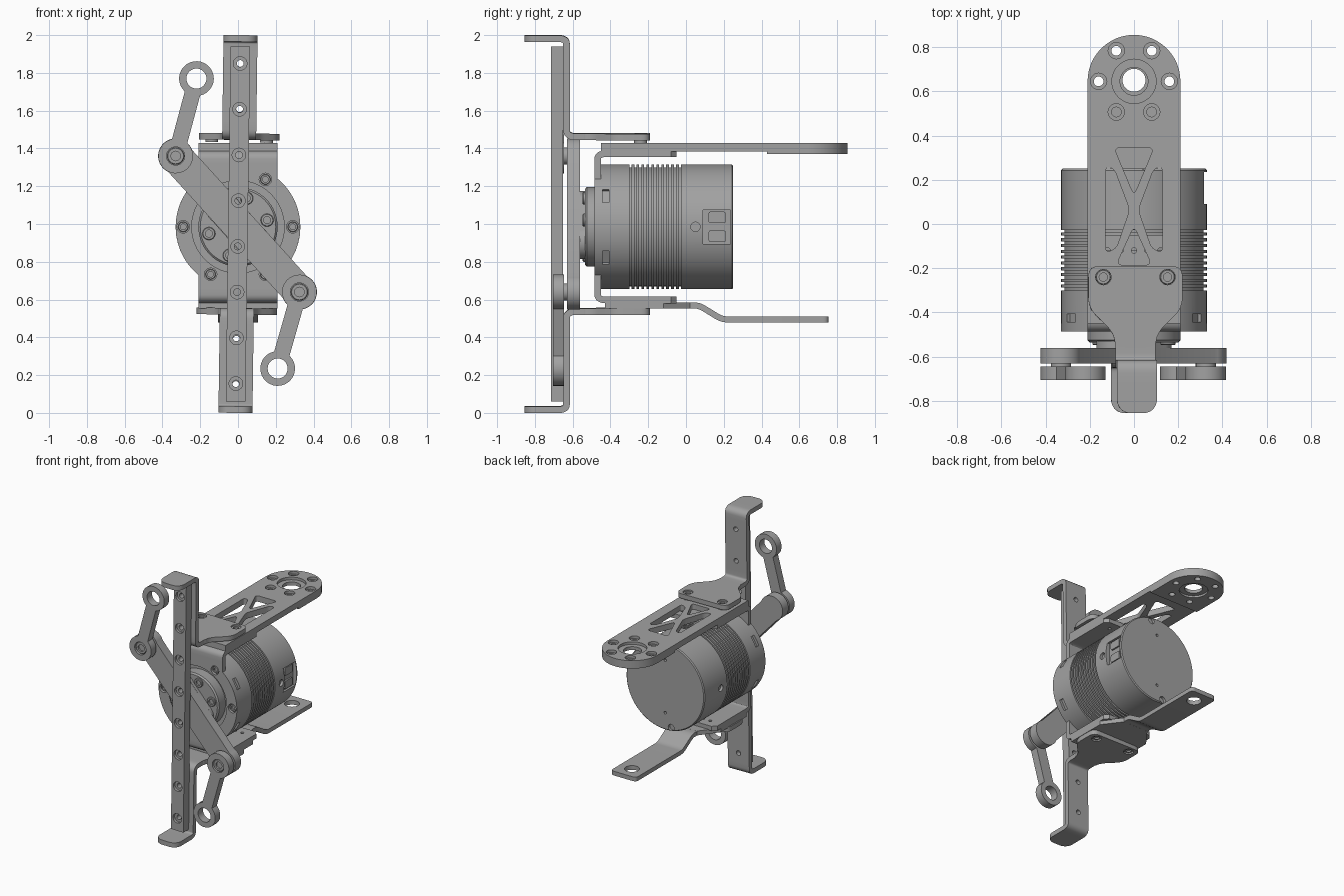
import bpy, bmesh
from math import sin, cos, pi, radians, asin, atan2, hypot
from mathutils import Matrix, Vector

if "Cube" in bpy.data.objects:
    bpy.data.objects.remove(bpy.data.objects["Cube"])

GREY = (0.36, 0.36, 0.36, 1)
metal = bpy.data.materials.new("grey_metal")
metal.use_nodes = True
metal.diffuse_color = GREY
metal.node_tree.nodes["Principled BSDF"].inputs["Base Color"].default_value = GREY

AXIS_Z = 0.985          # height of the motor axis
IDENT = Matrix()
PLANES = {              # local drawing plane -> model space
    "top": IDENT,
    "front": Matrix.Rotation(pi / 2, 4, "X"),
    "side": Matrix(((0, 0, 1, 0), (1, 0, 0, 0), (0, 1, 0, 0), (0, 0, 0, 1))),
}


def finish(name, bm, place=IDENT):
    bmesh.ops.remove_doubles(bm, verts=bm.verts, dist=1e-5)
    bmesh.ops.recalc_face_normals(bm, faces=bm.faces)
    bm.transform(place)
    mesh = bpy.data.meshes.new(name)
    bm.to_mesh(mesh)
    bm.free()
    mesh.materials.clear()
    mesh.materials.append(metal)
    mesh.shade_smooth()
    mesh.set_sharp_from_angle(angle=radians(30))
    obj = bpy.data.objects.new(name, mesh)
    bpy.context.collection.objects.link(obj)
    return obj


def arc(cx, cy, r, a0, a1, n=24):
    return [(cx + r * cos(a0 + (a1 - a0) * i / n), cy + r * sin(a0 + (a1 - a0) * i / n)) for i in range(n + 1)]


def circle(cx, cy, r, n=32):
    return arc(cx, cy, r, 0, 2 * pi, n)[:-1]


def rounded(points, r, closed=True):
    """Round every corner of a polygon or open path."""
    pts, out, n = [Vector(p) for p in points], [], len(points)
    for i, p in enumerate(pts):
        if not closed and i in (0, n - 1):
            out.append(tuple(p))
            continue
        a, b = pts[i - 1] - p, pts[(i + 1) % n] - p
        s = p + a.normalized() * min(r, a.length * .48)
        e = p + b.normalized() * min(r, b.length * .48)
        out += [tuple(s.lerp(p, k / 6).lerp(p.lerp(e, k / 6), k / 6)) for k in range(7)]
    return out


def plate(name, loops, lo, hi, plane="top", place=IDENT):
    """Flat plate from an outline and hole loops, between two levels."""
    if plane == "front":
        lo, hi = -hi, -lo
    curve = bpy.data.curves.new(name, "CURVE")
    curve.dimensions, curve.fill_mode, curve.extrude = "2D", "BOTH", (hi - lo) / 2
    for loop in loops:
        s = curve.splines.new("POLY")
        s.points.add(len(loop) - 1)
        for pt, (x, y) in zip(s.points, loop):
            pt.co = (x, y, 0, 1)
        s.use_cyclic_u = True
    tmp = bpy.data.objects.new(name, curve)
    mesh = bpy.data.meshes.new_from_object(tmp)
    bm = bmesh.new()
    bm.from_mesh(mesh)
    bpy.data.objects.remove(tmp)
    bpy.data.curves.remove(curve)
    bpy.data.meshes.remove(mesh)
    return finish(name, bm, place @ PLANES[plane] @ Matrix.Translation((0, 0, (lo + hi) / 2)))


def sheet(name, path, half, r=0.05, t=0.035, place=IDENT):
    """Bent sheet metal: a (y, z) centre path thickened and widened along x."""
    pts = [Vector(p) for p in rounded(path, r, False)]
    left, right = [], []
    for i, p in enumerate(pts):
        d = (pts[min(i + 1, len(pts) - 1)] - pts[max(i - 1, 0)]).normalized()
        off = Vector((-d.y, d.x)) * t / 2
        left.append(tuple(p + off))
        right.append(tuple(p - off))
    return plate(name, [left + right[::-1]], -half, half, "side", place)


def lathe(name, profile, place, steps=96):
    """Revolve an (r, y) profile about the y axis."""
    bm = bmesh.new()
    vs = [bm.verts.new((r, y, 0)) for r, y in profile]
    es = [bm.edges.new(e) for e in zip(vs, vs[1:])]
    bmesh.ops.spin(bm, geom=vs + es, cent=(0, 0, 0), axis=(0, 1, 0), angle=2 * pi, steps=steps)
    return finish(name, bm, place)


def screw(name, loc, r=0.027, length=0.03, place=IDENT, turn=IDENT):
    prof = [(0, .012), (r * .55, .012), (r * .55, 0), (r * .9, 0), (r, r * .1), (r, length), (0, length)]
    return lathe(name, prof, place @ Matrix.Translation(loc) @ turn, 24)


def dumbbell(p, q, r, w):
    a, a0 = atan2(q[1] - p[1], q[0] - p[0]), asin(w / r)
    return arc(*q, r, a - pi + a0, a + pi - a0) + arc(*p, r, a + a0, a + 2 * pi - a0)


def mirrored(half_loop):
    return half_loop + [(-x, y) for x, y in reversed(half_loop)]


def ring(cx, cy, radius, r, start=0.0):
    return [circle(cx + radius * cos(start + k * pi / 3), cy + radius * sin(start + k * pi / 3), r, 20) for k in range(6)]


# Motor body with cooling fins
motor_at = Matrix.Translation((0, 0, AXIS_Z))
profile = [(0, -.45), (.33, -.45)]
for k in range(11):
    y = -.3 + k * .0262
    profile += [(.33, y), (.315, y), (.315, y + .012), (.33, y + .012)]
profile += [(.33, .243), (.323, .25), (0, .25)]
motor = lathe("motor_body", profile, motor_at)

# Notches, connector recess and screw holes cut into the motor
bm = bmesh.new()
for a in (30, 150, 210, 330):
    m = Matrix.Rotation(radians(a), 4, "Y") @ Matrix.Translation((.33, -.425, 0)) @ Matrix.Diagonal((.04, .035, .08, 1))
    bmesh.ops.create_cube(bm, size=1, matrix=m)
bmesh.ops.create_cube(bm, size=1, matrix=Matrix.Translation((.33, .163, 0)) @ Matrix.Diagonal((.06, .145, .18, 1)))
for s in (-1, 1):
    for loc, rot, r in (((s * .33, .05, 0), "Y", .025), ((.05 * s, .25, .3 * s), "X", .025), ((0, .25, .2 * s), "X", .01)):
        bmesh.ops.create_cone(bm, cap_ends=True, segments=20, radius1=r, radius2=r, depth=.04,
                              matrix=Matrix.Translation(loc) @ Matrix.Rotation(pi / 2, 4, rot))
cutter = finish("motor_cutter", bm, motor_at)
cutter.hide_render = True
mod = motor.modifiers.new("cuts", "BOOLEAN")
mod.operation, mod.solver, mod.object = "DIFFERENCE", "EXACT", cutter
bpy.context.view_layer.update()
cut_mesh = bpy.data.meshes.new_from_object(motor.evaluated_get(bpy.context.evaluated_depsgraph_get()))
motor.modifiers.clear()
motor.data = cut_mesh
cut_mesh.set_sharp_from_angle(angle=radians(30))
bpy.data.objects.remove(cutter)
for k, z in enumerate((-.05, .05)):
    plate(f"connector_block_{k}", [rounded([(.12, AXIS_Z + z - .03), (.21, AXIS_Z + z - .03),
          (.21, AXIS_Z + z + .03), (.12, AXIS_Z + z + .03)], .01)], .295, .312, "side")

# Motor mounting bracket: round face with folded flanges
a = atan2((.33 ** 2 - .21 ** 2) ** .5, .21)
face = arc(0, AXIS_Z, .33, -a, a) + [(.21, 1.315), (-.21, 1.315)] \
    + arc(0, AXIS_Z, .33, pi - a, pi + a) + [(-.21, .655), (.21, .655)]
plate("bracket_face", [face, circle(0, AXIS_Z, .245, 64)] + ring(0, AXIS_Z, .29, .033), -.485, -.45, "front")
for k in range(6):
    screw("face_screw", (.29 * cos(k * pi / 3), -.475, AXIS_Z + .29 * sin(k * pi / 3)))
for name, s in (("upper_flange", 1), ("lower_flange", -1)):
    z = AXIS_Z + .3875 * s
    sheet(name, [(-.4675, AXIS_Z + .33 * s), (-.4675, z), (-.33, z)], .21)
    row = [circle(-.12 + .06 * k, -.12, .012, 12) for k in range(5)]
    outline = mirrored([(.21, -.33), (.21, -.08), (.18, -.05)])
    plate(name + "_plate", [outline] + row, z - .0175, z + .0175)

# Output hub
hub = [(0, -.535), (.2, -.535), (.21, -.525), (.21, -.44), (0, -.44)]
lathe("output_hub", hub, motor_at, 64)
for k in range(6):
    b = radians(13 + 60 * k)
    screw("hub_screw", (.158 * cos(b), -.547, AXIS_Z + .158 * sin(b)), .034)

# Crank and its two links
ends = [(-.33, 1.36), (.325, .64)]
tips = [(-.22, 1.77), (.21, .235)]
plate("crank", [dumbbell(*ends, .093, .086)], -.63, -.56, "front")
plate("crank_seat", [dumbbell((-.08, 1.085), (.08, .905), .09, .088)], -.56, -.53, "front")
for e, t, side in zip(ends, tips, ("right", "left")):
    plate(side + "_link", [dumbbell(e, t, .092, .042), circle(*e, .048), circle(*t, .053)], -.705, -.645, "front")
    screw(side + "_pivot_pin", (e[0], -.695, e[1]), .046, .1)

# Upper arm with lattice windows and a round drilled end
windows = [rounded([(-.09, .345), (.09, .345), (0, .13)], .03),
           rounded([(-.08, -.185), (.08, -.185), (0, -.01)], .03)]
windows += [rounded([(.128 * s, .26), (.128 * s, -.13), (.08 * s, -.11), (.02 * s, .065), (.09 * s, .25)], .025) for s in (-1, 1)]


def arm_outline(start):
    return [(-.21, start), (.21, start)] + arc(0, .645, .21, 0, pi)


for name, lo, hi, start, big, small in (("upper_arm_top", 1.41, 1.43, -.45, .1, .037),
                                        ("upper_arm", 1.385, 1.41, -.45, .063, .022),
                                        ("upper_arm_boss", 1.37, 1.385, .43, .1, .022)):
    holes = [circle(0, .645, big, 48)] + ring(0, .645, .16, small)
    plate(name, [arm_outline(start)] + holes + (windows if start < 0 else []), lo, hi)

# Lower arm: wide pad, stepped strip and drilled end
plate("lower_arm_pad", [mirrored([(.21, -.43), (.21, -.12), (.105, .02)])], .552, .585)
sheet("lower_arm_strip", [(.02, .5685), (.07, .5685), (.19, .495), (.5, .495)], .107, .03, .032)
plate("lower_arm_end", [rounded([(-.107, .5), (.107, .5), (.107, .755), (-.107, .755)], .03)[14:28]
      + [(-.107, .5), (.107, .5)], circle(0, .65, .052)], .479, .511)

# Slightly tilted front frame: matching brackets above and below, and a rail
TILT = 0.0135


def about_middle(angle):
    return Matrix.Translation((0, 0, 1)) @ Matrix.Rotation(angle, 4, "Y") @ Matrix.Translation((0, 0, -1))


face_up = Matrix.Rotation(-pi / 2, 4, "X")
for name, at in (("top", about_middle(TILT)), ("bottom", about_middle(TILT + pi))):
    clamp = rounded(mirrored([(.09, -.56), (.1, -.49), (.213, -.38), (.213, -.19)]), .05)
    spots = [(.145 * s, -.24) for s in (-1, 1)]
    plate(name + "_clamp", [clamp] + [circle(*p, .035, 24) for p in spots], 1.445, 1.48, place=at)
    for p in spots:
        screw(name + "_clamp_screw", (*p, 1.472), .034, .04, at, face_up)
    sheet(name + "_inner_bend", [(-.6325, 1.54), (-.6325, 1.4625), (-.53, 1.4625)], .09, place=at)
    plate(name + "_strip", [[(-.09, 1.54), (.09, 1.54), (.09, 1.92), (-.09, 1.92)],
          circle(0, 1.85, .018, 16), circle(0, 1.61, .018, 16)], -.65, -.615, "front", at)
    sheet(name + "_outer_bend", [(-.6325, 1.92), (-.6325, 1.9825), (-.72, 1.9825)], .09, place=at)
    lip = [(.09, -.72), (-.09, -.72)] + arc(-.03, -.795, .06, pi, 1.5 * pi, 8) + arc(.03, -.795, .06, 1.5 * pi, 2 * pi, 8)
    plate(name + "_lip", [lip], 1.965, 2, place=at)

rail = [(-.052, .06), (.052, .06), (.052, 1.94), (-.052, 1.94)]
for name, lo, hi, r in (("rail_front", -.715, -.695, .036), ("rail_back", -.695, -.65, .018)):
    holes = [circle(0, .155 + k * .2421, r, 24) for k in range(8)]
    plate(name, [rail] + holes, lo, hi, "front", about_middle(TILT))
